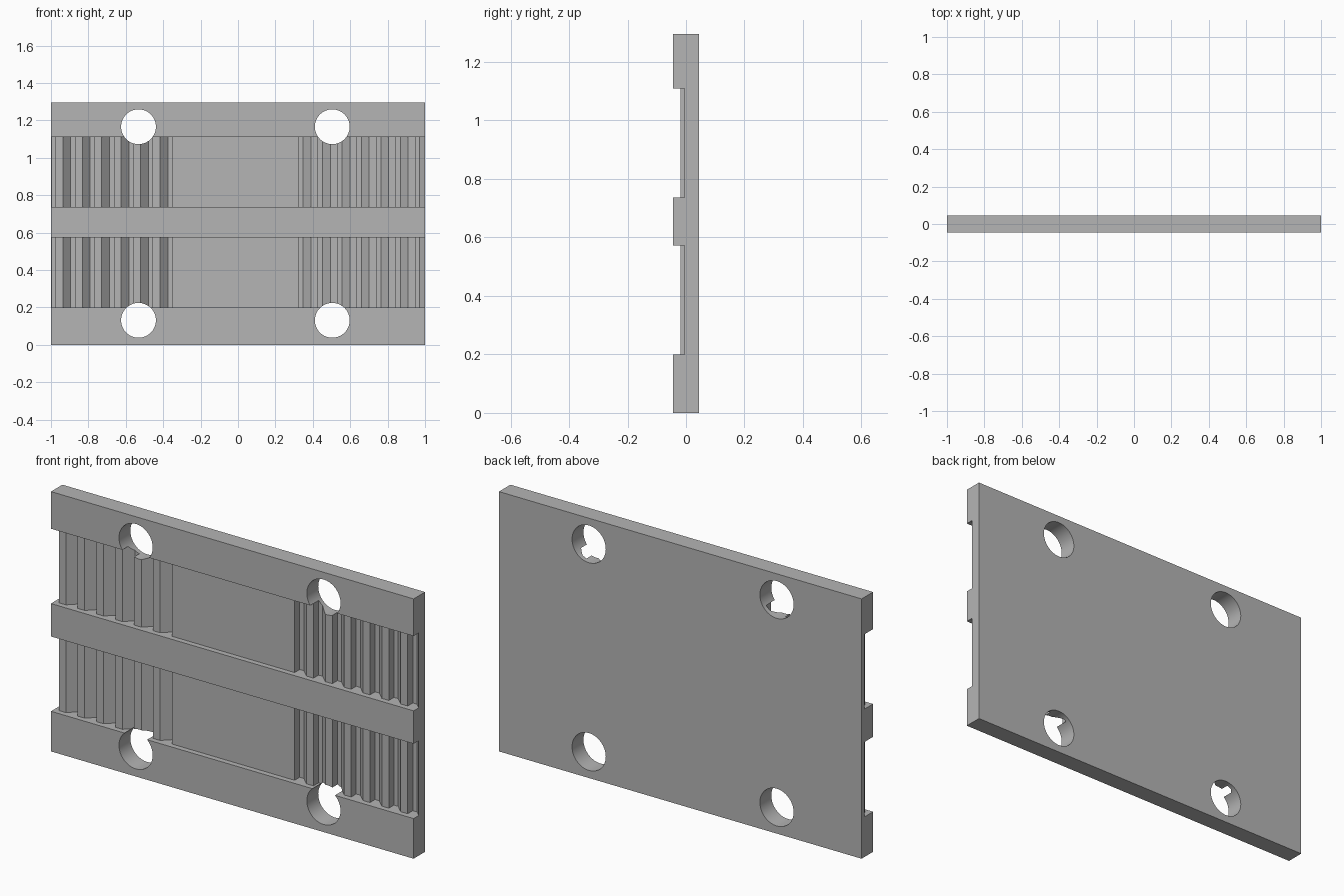
import bpy
import bmesh

cube = bpy.data.objects.get("Cube")
if cube:
    bpy.data.objects.remove(cube, do_unlink=True)

WIDTH, DEPTH, HEIGHT = 2.0, 0.09, 1.295
PITCH, FLAT, SLOPE = 0.1039, 0.023, 0.042   # tooth spacing, groove floor, ramp
CREST_Y, FLOOR_Y, OUTSIDE_Y = -0.018, 0.022, -0.1

grey = bpy.data.materials.new("plain grey")
grey.use_nodes = True
colour = (0.46, 0.46, 0.46, 1)
grey.diffuse_color = colour
grey.node_tree.nodes["Principled BSDF"].inputs["Base Color"].default_value = colour


def prism(name, outline, direction):
    """Extrude a closed outline of 3D points along a direction."""
    bm = bmesh.new()
    face = bm.faces.new([bm.verts.new(p) for p in outline])
    out = bmesh.ops.extrude_face_region(bm, geom=[face])
    moved = [g for g in out["geom"] if isinstance(g, bmesh.types.BMVert)]
    bmesh.ops.translate(bm, verts=moved, vec=direction)
    bmesh.ops.recalc_face_normals(bm, faces=bm.faces)
    mesh = bpy.data.meshes.new(name)
    bm.to_mesh(mesh)
    bm.free()
    obj = bpy.data.objects.new(name, mesh)
    bpy.context.collection.objects.link(obj)
    mesh.materials.append(grey)
    return obj


def cut(body, cutter):
    """Subtract a cutter from the body and discard it."""
    cutter.hide_render = True
    mod = body.modifiers.new("cut", "BOOLEAN")
    mod.operation, mod.solver, mod.object = "DIFFERENCE", "EXACT", cutter
    bpy.context.view_layer.objects.active = body
    bpy.ops.object.modifier_apply(modifier=mod.name)
    bpy.data.objects.remove(cutter, do_unlink=True)


def teeth(start, side):
    """Ratchet profile running outward from the flat middle."""
    points = []
    for k in range(7):
        x = start + k * PITCH
        points += [(x, CREST_Y), (x, FLOOR_Y), (x + FLAT, FLOOR_Y),
                   (x + FLAT + SLOPE, CREST_Y)]
    return [(side * x, y) for x, y in points]


# Solid plate
hx, hy = WIDTH / 2, DEPTH / 2
plate = prism("clamp_plate",
              [(-hx, -hy, 0), (hx, -hy, 0), (hx, hy, 0), (-hx, hy, 0)],
              (0, 0, HEIGHT))

# Two toothed channels across the front
profile = teeth(0.352, -1)[::-1] + teeth(0.325, 1)
left_end, right_end = profile[0][0], profile[-1][0]
profile += [(right_end, OUTSIDE_Y), (left_end, OUTSIDE_Y)]
for low, high in ((0.2, 0.573), (0.737, 1.11)):
    cut(plate, prism("channel_cutter", [(x, y, low) for x, y in profile],
                     (0, 0, high - low)))

# Four bolt holes
for x in (-0.532, 0.504):
    for z in (0.131, 1.166):
        bpy.ops.mesh.primitive_cylinder_add(vertices=64, radius=0.093, depth=0.4,
                                            location=(x, 0, z),
                                            rotation=(1.570796, 0, 0))
        cut(plate, bpy.context.object)

# Round holes shade smooth, edges stay sharp
bpy.ops.object.select_all(action="DESELECT")
plate.select_set(True)
bpy.context.view_layer.objects.active = plate
bpy.ops.object.shade_smooth_by_angle()
